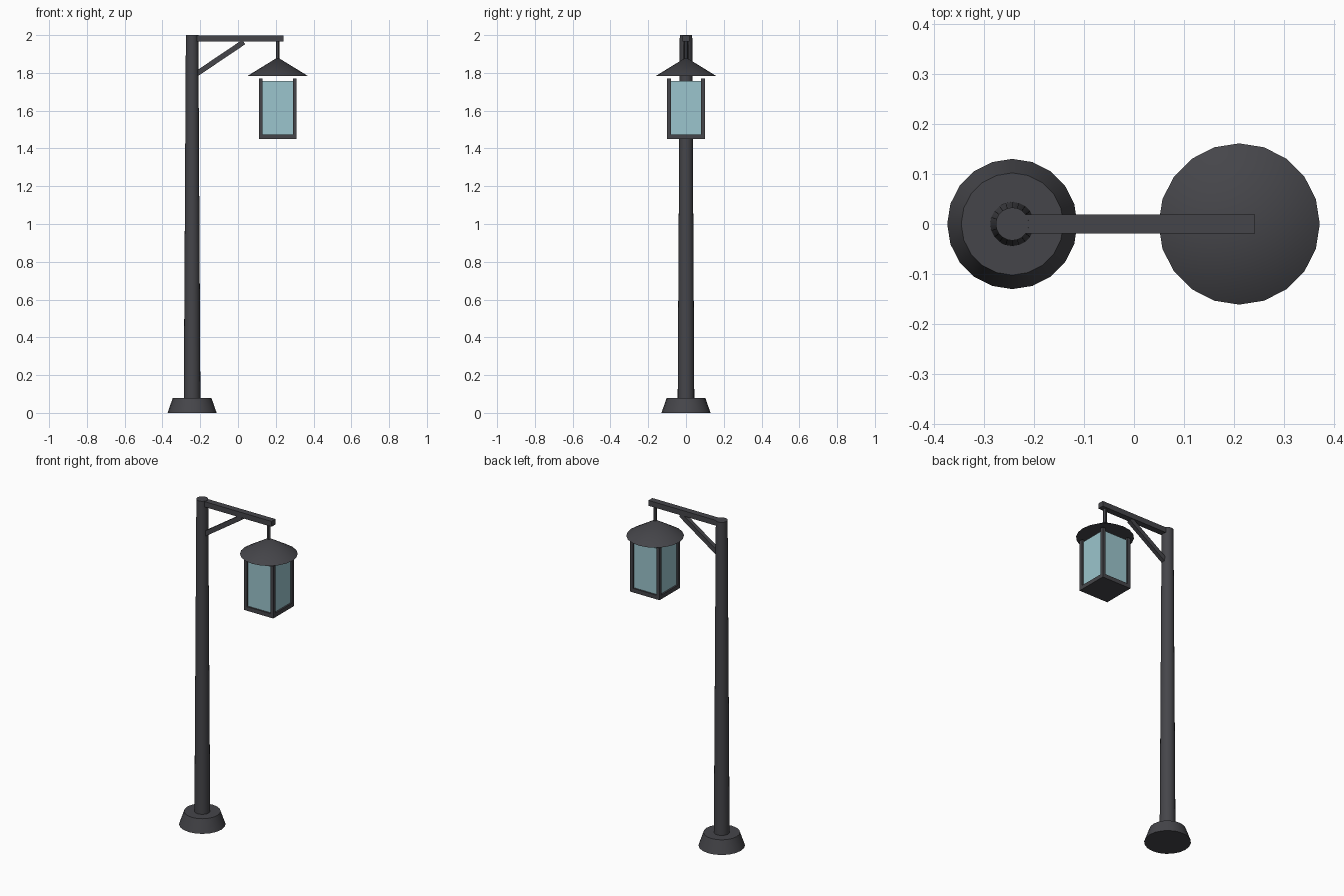
import bpy
from math import atan2, hypot
from mathutils import Vector

cube = bpy.data.objects.get("Cube")
if cube:
    bpy.data.objects.remove(cube, do_unlink=True)


def material(name, color):
    mat = bpy.data.materials.new(name)
    mat.use_nodes = True
    mat.diffuse_color = (*color, 1)
    mat.node_tree.nodes["Principled BSDF"].inputs["Base Color"].default_value = (*color, 1)
    return mat


METAL = material("dark_metal", (0.06, 0.06, 0.068))
GLASS = material("pale_blue_glass", (0.33, 0.56, 0.61))


def finish(name, mat, smooth=False):
    obj = bpy.context.object
    obj.name = name
    obj.data.materials.append(mat)
    if smooth:
        bpy.ops.object.shade_smooth_by_angle()
    return obj


def box(name, low, high, mat=METAL):
    low, high = Vector(low), Vector(high)
    bpy.ops.mesh.primitive_cube_add(size=1, location=(low + high) / 2)
    bpy.context.object.scale = high - low
    bpy.ops.object.transform_apply(location=False, rotation=False, scale=True)
    return finish(name, mat)


def taper(name, x, z0, z1, r0, r1, sides=20):
    bpy.ops.mesh.primitive_cone_add(
        vertices=sides, radius1=r0, radius2=r1, depth=z1 - z0,
        location=(x, 0, (z0 + z1) / 2), rotation=(0, 0, 0))
    return finish(name, METAL, smooth=True)


POST_X, LAMP_X = -0.243, 0.21

# Foot and tapered pole
taper("base", POST_X, 0, 0.08, 0.13, 0.102)
taper("pole", POST_X, 0.07, 2.0, 0.044, 0.033)

# Arm and diagonal brace
box("arm", (POST_X + 0.01, -0.019, 1.965), (0.242, 0.019, 1.998))
x0, z0, x1, z1 = -0.23, 1.788, 0.03, 1.963
bpy.ops.mesh.primitive_cube_add(
    size=1, location=((x0 + x1) / 2, 0, (z0 + z1) / 2),
    rotation=(0, -atan2(z1 - z0, x1 - x0), 0))
bpy.context.object.scale = (hypot(x1 - x0, z1 - z0), 0.026, 0.028)
finish("brace", METAL)

# Hanger and conical roof
taper("hanger", LAMP_X, 1.86, 1.97, 0.01, 0.01, 12)
taper("lantern_roof", LAMP_X, 1.783, 1.882, 0.161, 0)

# Lantern floor, corner posts and glass
HALF, BAR = 0.1, 0.02
box("lantern_floor", (LAMP_X - HALF, -HALF, 1.45), (LAMP_X + HALF, HALF, 1.475))
for sx, side in ((-1, "right"), (1, "left")):
    for sy, end in ((-1, "front"), (1, "back")):
        cx, cy = LAMP_X + sx * (HALF - BAR / 2), sy * (HALF - BAR / 2)
        box(f"lantern_post_{end}_{side}",
            (cx - BAR / 2, cy - BAR / 2, 1.47), (cx + BAR / 2, cy + BAR / 2, 1.77))
box("lantern_glass", (LAMP_X - 0.09, -0.09, 1.472), (LAMP_X + 0.09, 0.09, 1.758), GLASS)
